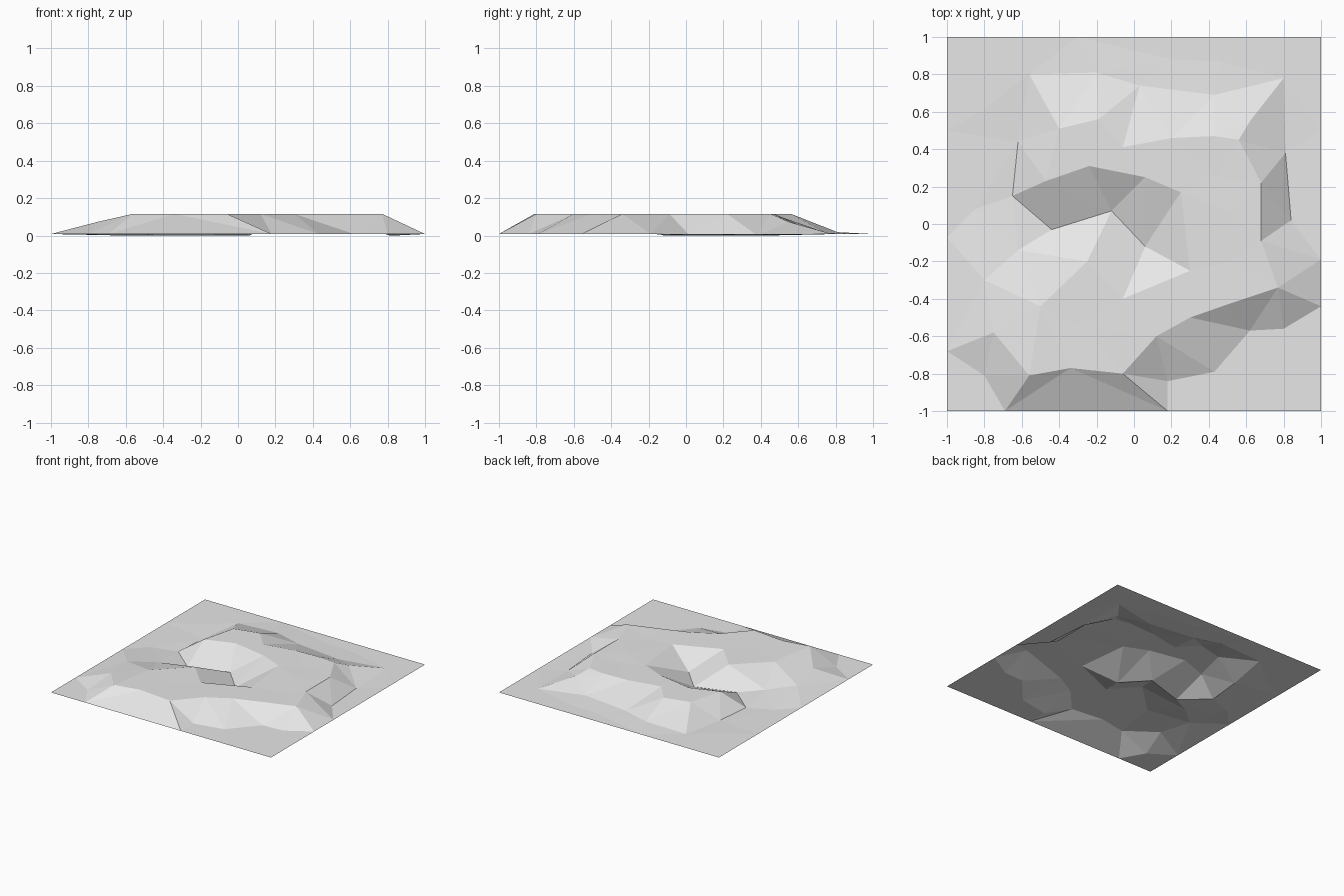
import bpy
from mathutils import Vector
from mathutils.geometry import delaunay_2d_cdt

# Remove the default cube only
cube = bpy.data.objects.get("Cube")
if cube is not None:
    bpy.data.objects.remove(cube, do_unlink=True)

# Survey units: contour coordinates are given in hundredths
UNIT = 0.01
CREST = 0.118
PLATEAU = 0.115
SHOULDER = 0.075
GROUND = 0.01
CREASE = 0.002

points, heights, breaklines = [], [], []


def contour(height, *path):
    """Add a breakline at one height, sharing points that already exist."""
    indices = []
    for x, y in path:
        point = Vector((x * UNIT, y * UNIT))
        known = [i for i, p in enumerate(points) if (p - point).length < 0.001]
        if known:
            indices.append(known[0])
        else:
            points.append(point)
            heights.append(height)
            indices.append(len(points) - 1)
    breaklines.extend(zip(indices, indices[1:]))


def spots(height, *places):
    """Add loose survey points that are not joined by a breakline."""
    for place in places:
        contour(height, place)


# Square outer border of the terrain sheet
spots(GROUND, (-100, -100), (100, -100), (100, 100), (-100, 100))
spots(GROUND, (-100, -7), (-100, 50), (100, 50), (-30, 100), (30, 100))

# Front crest and the foot of its steep slope
contour(CREST, (-56, -81), (-34, -77), (-6, -80), (12, -60),
        (30, -50), (50, -43), (77, -34))
contour(GROUND, (18, -100), (18, -84), (43, -79), (62, -57),
        (80, -56), (100, -44), (100, -19))
contour(GROUND, (-69, -100), (-80, -81), (-100, -68))
spots(SHOULDER, (-75, -58))

# Right crest and foot
contour(CREST, (77, -34), (68, -9), (68, 22), (56, 45), (43, 47))
contour(CREASE, (84, 2), (81, 38))
contour(GROUND, (100, -19), (84, 2))

# Back crest and foot
contour(CREST, (43, 47), (20, 46), (-6, 41), (-19, 56), (-40, 51), (-47, 23))
contour(GROUND * 2, (-20, 81), (3, 74), (43, 69))
contour(GROUND, (-56, 80), (-20, 81))
contour(GROUND, (20, 88), (46, 87), (80, 78), (81, 38))
spots(SHOULDER, (62, 55))

# Channel cut into the plateau, entering from the left
contour(CREASE, (-56, 80), (-62, 44))
contour(CREASE, (-62, 44), (-65, 15), (-44, -3), (-12, 7), (6, -12))

# Banks above the channel
contour(CREST, (-47, 23), (-24, 31), (-6, 41), (6, 25), (25, 17), (50, 7))
contour(PLATEAU, (-50, -44), (-25, -20), (-6, -40), (30, -25), (50, 7))
spots(PLATEAU, (-27, -55), (45, 25), (52, -20))

# Gentle left slope below the front plateau
spots(SHOULDER * 0.7, (-80, -30))
spots(SHOULDER * 0.4, (-62, -14))
spots(GROUND, (-85, 8), (-82, 60))

# Triangulate the survey into one open sheet
flat, _, faces, origins, _, _ = delaunay_2d_cdt(
    points, breaklines, [], 0, 0.0001)
floor = min(heights)
vertices = []
for point, source in zip(flat, origins):
    height = heights[source[0]] if source else GROUND
    vertices.append((point.x, point.y, height - floor))

mesh = bpy.data.meshes.new("terrain")
mesh.from_pydata(vertices, [], faces)
mesh.update()
terrain = bpy.data.objects.new("terrain", mesh)
bpy.context.collection.objects.link(terrain)

# Single plain grey colour
grey = bpy.data.materials.new("light_grey")
grey.use_nodes = True
colour = (0.8, 0.8, 0.8, 1.0)
grey.diffuse_color = colour
shader = next(n for n in grey.node_tree.nodes if n.type == "BSDF_PRINCIPLED")
shader.inputs["Base Color"].default_value = colour
mesh.materials.append(grey)
